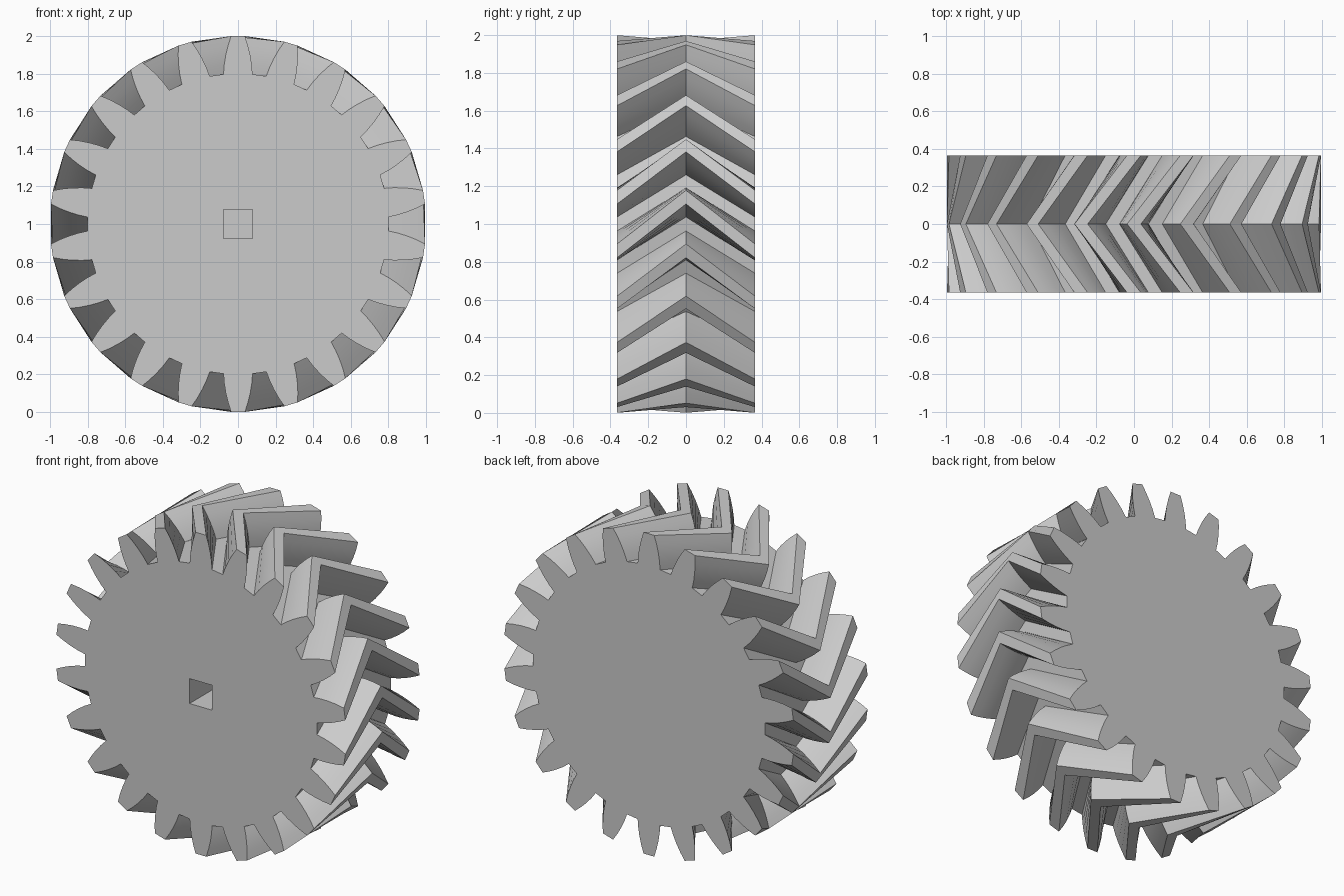
import bpy, bmesh
from math import cos, sin, radians, pi

if "Cube" in bpy.data.objects:
    bpy.data.objects.remove(bpy.data.objects["Cube"], do_unlink=True)

TEETH = 22
PITCH = 2 * pi / TEETH
HALF_WIDTH = 0.365
# tooth flank: radius, half angle in degrees
FLANK = [(0.80, 5.53), (0.85, 4.95), (0.90, 4.15), (0.95, 3.2), (1.0, 2.1)]

# single grey material
grey = bpy.data.materials.new("plain_grey")
grey.use_nodes = True
colour = (0.6, 0.6, 0.6, 1)
grey.diffuse_color = colour
grey.node_tree.nodes["Principled BSDF"].inputs["Base Color"].default_value = colour


def outline():
    """Gear outline as (radius, angle) going around, one tooth at the top."""
    tooth = [(r, -radians(a)) for r, a in FLANK]
    tooth += [(r, radians(a)) for r, a in reversed(FLANK)]
    return [(r, pi / 2 + k * PITCH + a) for k in range(TEETH) for r, a in tooth]


def ring(bm, y, twist):
    return [bm.verts.new((r * cos(a + twist), y, 1 + r * sin(a + twist)))
            for r, a in outline()]


# herringbone gear: the middle section is turned by one tooth
bm = bmesh.new()
rings = [ring(bm, -HALF_WIDTH, 0), ring(bm, 0, PITCH), ring(bm, HALF_WIDTH, 0)]
count = len(rings[0])
for near, far in zip(rings, rings[1:]):
    for i in range(count):
        j = (i + 1) % count
        bm.faces.new((near[i], near[j], far[j], far[i]))
bm.faces.new(rings[0])
bm.faces.new(rings[-1])
bmesh.ops.recalc_face_normals(bm, faces=bm.faces)
mesh = bpy.data.meshes.new("herringbone_gear")
bm.to_mesh(mesh)
bm.free()
gear = bpy.data.objects.new("herringbone_gear", mesh)
bpy.context.collection.objects.link(gear)
mesh.materials.append(grey)

# square shaft socket, open at the front only
bpy.ops.mesh.primitive_cube_add(size=1, location=(0, -HALF_WIDTH, 1))
cutter = bpy.context.object
cutter.name = "socket_cutter"
cutter.scale = (0.155, 2 * HALF_WIDTH, 0.155)
cutter.hide_render = True
cutter.data.materials.append(grey)

bpy.ops.object.select_all(action='DESELECT')
gear.select_set(True)
bpy.context.view_layer.objects.active = gear
socket = gear.modifiers.new("shaft_socket", 'BOOLEAN')
socket.operation = 'DIFFERENCE'
socket.solver = 'EXACT'
socket.object = cutter
bpy.ops.object.modifier_apply(modifier=socket.name)
bpy.data.objects.remove(cutter, do_unlink=True)

# smooth curved flanks, crisp tooth edges
bpy.ops.object.shade_smooth_by_angle(angle=radians(25))
